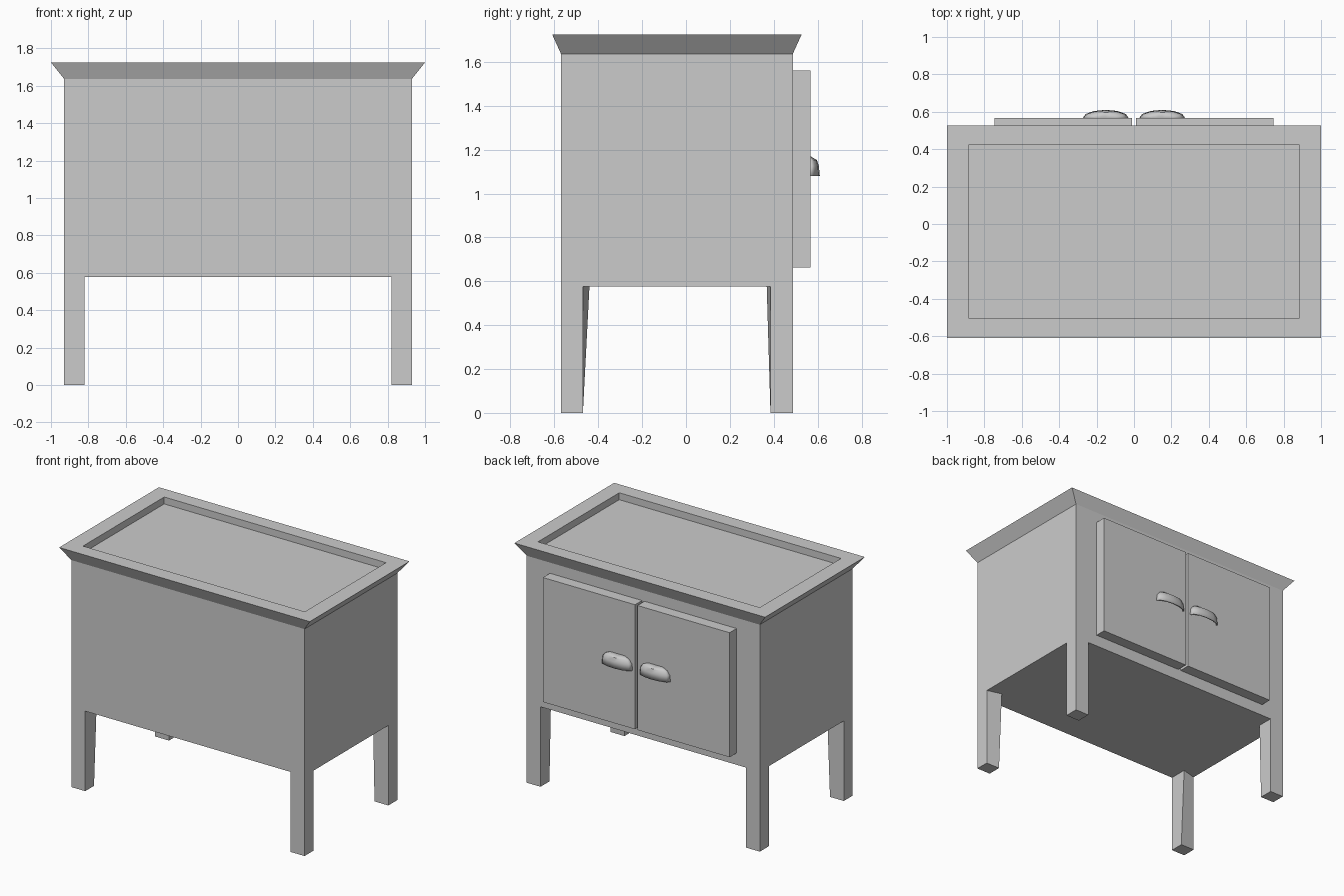
import bpy
import bmesh
import math

cube = bpy.data.objects.get("Cube")
if cube:
    bpy.data.objects.remove(cube, do_unlink=True)

# Single painted finish
paint = bpy.data.materials.new("grey_paint")
paint.use_nodes = True
GREY = (0.6, 0.6, 0.6, 1)
paint.diffuse_color = GREY
paint.node_tree.nodes["Principled BSDF"].inputs["Base Color"].default_value = GREY

# Main dimensions
HALF_W, FRONT, BACK = 0.93, -0.57, 0.487
LEG_TOP, BODY_TOP, TOP = 0.577, 1.637, 1.725
DOOR_FACE = 0.567


def make_object(name, bm):
    bmesh.ops.recalc_face_normals(bm, faces=bm.faces)
    mesh = bpy.data.meshes.new(name)
    bm.to_mesh(mesh)
    bm.free()
    mesh.materials.append(paint)
    obj = bpy.data.objects.new(name, mesh)
    bpy.context.collection.objects.link(obj)
    return obj


def rect(x0, x1, y0, y1, z):
    return [(x0, y0, z), (x1, y0, z), (x1, y1, z), (x0, y1, z)]


def loft(name, rings, cap_start=True, cap_end=True):
    """Skin a list of closed rings, optionally capping the ends."""
    bm = bmesh.new()
    loops = [[bm.verts.new(p) for p in ring] for ring in rings]
    for a, b in zip(loops, loops[1:]):
        for i in range(len(a)):
            j = (i + 1) % len(a)
            bm.faces.new((a[i], a[j], b[j], b[i]))
    if cap_start:
        bm.faces.new(loops[0])
    if cap_end:
        bm.faces.new(loops[-1])
    return make_object(name, bm)


# Cabinet body with flared rim and sunken top panel
loft("cabinet_body", [
    rect(-HALF_W, HALF_W, FRONT, BACK, LEG_TOP),
    rect(-HALF_W, HALF_W, FRONT, BACK, BODY_TOP),
    rect(-1, 1, -0.61, 0.527, TOP),
    rect(-0.885, 0.885, -0.503, 0.423, TOP),
    rect(-0.885, 0.885, -0.503, 0.423, TOP - 0.05),
])

# Legs: outer sides straight, inner corner swept inward toward the top
for side, s in (("left", 1), ("right", -1)):
    for end, outer, inner, swept in (("front", FRONT, -0.47, -0.44),
                                     ("back", BACK, 0.385, 0.368)):
        x0, x1 = s * HALF_W, s * 0.82
        loft(f"{end}_{side}_leg", [
            [(x0, outer, 0), (x1, outer, 0), (x1, inner, 0), (x0, inner, 0)],
            [(x0, outer, LEG_TOP), (x1, outer, LEG_TOP),
             (x1, swept, LEG_TOP), (x0, inner, LEG_TOP)],
        ], cap_end=False)

    # Door slab
    lo, hi = sorted((s * 0.01, s * 0.745))
    loft(f"{side}_door", [rect(lo, hi, BACK, DOOR_FACE, 0.662),
                          rect(lo, hi, BACK, DOOR_FACE, 1.56)])

    # Cup handle: hollow quarter dome, open underneath
    bm = bmesh.new()
    rows = []
    for dz, sx, sy in ((0, 1, 1), (0.045, 0.95, 0.9),
                       (0.072, 0.8, 0.7), (0.09, 0.5, 0)):
        arc = [math.pi * i / 6 for i in range(7)]
        rows.append([bm.verts.new((s * 0.151 + 0.123 * sx * math.cos(a),
                                   DOOR_FACE + 0.043 * sy * math.sin(a),
                                   1.08 + dz)) for a in arc])
    for a, b in zip(rows, rows[1:]):
        for i in range(6):
            bm.faces.new((a[i], a[i + 1], b[i + 1], b[i]))
    handle = make_object(f"{side}_door_handle", bm)
    wall = handle.modifiers.new("shell", "SOLIDIFY")
    wall.thickness = 0.008
    wall.offset = -1
    bpy.ops.object.select_all(action="DESELECT")
    handle.select_set(True)
    bpy.context.view_layer.objects.active = handle
    bpy.ops.object.shade_smooth_by_angle(angle=math.radians(40))
